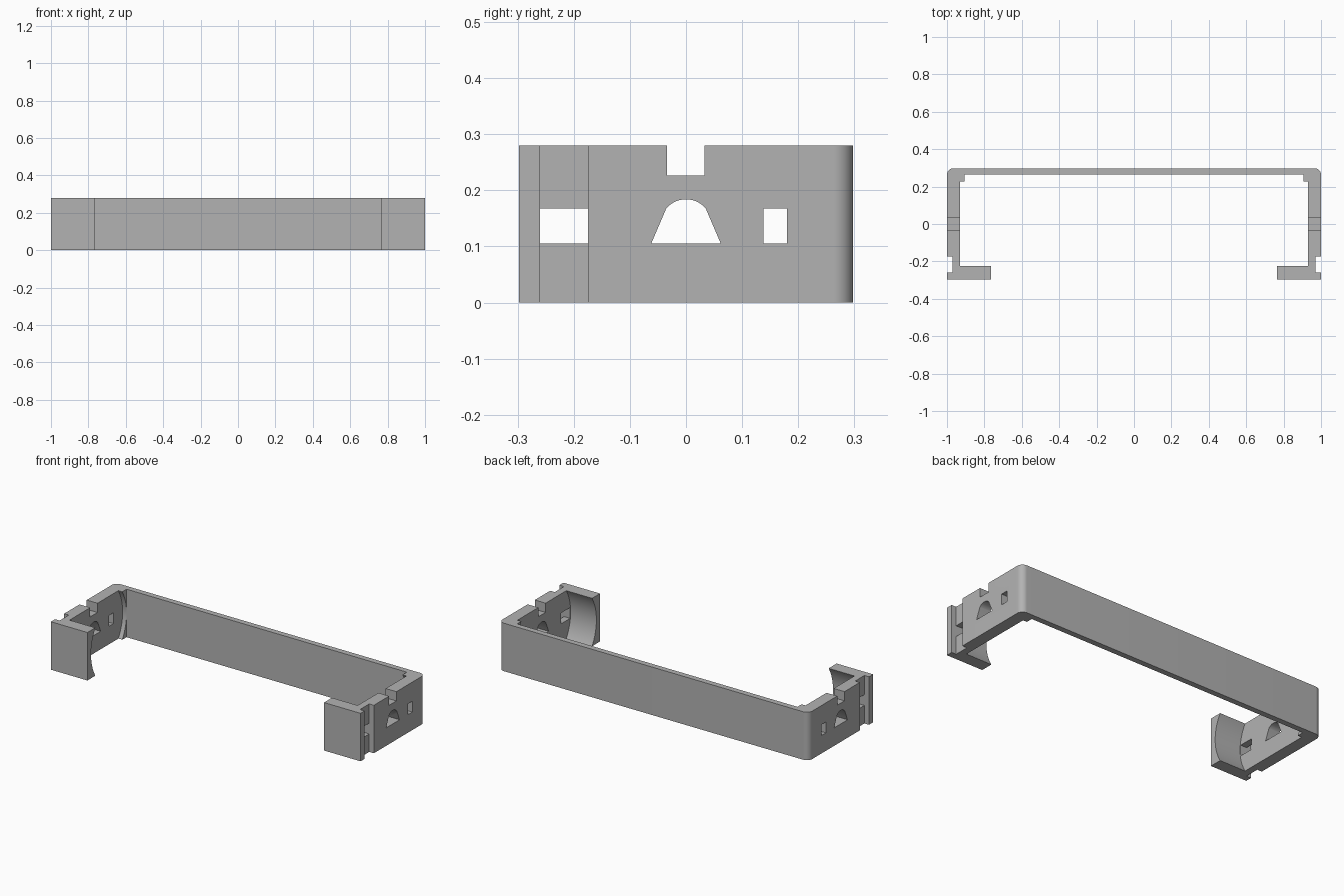
import bpy, bmesh
from math import sin, cos, pi, radians
from mathutils import Matrix

if "Cube" in bpy.data.objects:
    bpy.data.objects.remove(bpy.data.objects["Cube"], do_unlink=True)

HEIGHT, MID, BORE = 0.28, 0.14, 0.265
FRONT, BACK, WALL = -0.298, 0.298, 0.93

grey = bpy.data.materials.new("plain grey")
grey.use_nodes = True
colour = (0.45, 0.45, 0.45, 1)
grey.diffuse_color = colour
grey.node_tree.nodes["Principled BSDF"].inputs["Base Color"].default_value = colour


def add_object(name, bm):
    bmesh.ops.recalc_face_normals(bm, faces=bm.faces)
    mesh = bpy.data.meshes.new(name)
    bm.to_mesh(mesh)
    bm.free()
    mesh.materials.append(grey)
    obj = bpy.data.objects.new(name, mesh)
    bpy.context.collection.objects.link(obj)
    return obj


def prism(name, points, direction):
    """Extrude a closed outline along a direction."""
    bm = bmesh.new()
    face = bm.faces.new([bm.verts.new(p) for p in points])
    out = bmesh.ops.extrude_face_region(bm, geom=[face])
    moved = [v for v in out["geom"] if isinstance(v, bmesh.types.BMVert)]
    bmesh.ops.translate(bm, verts=moved, vec=direction)
    return add_object(name, bm)


def side_cutter(name, outline):
    """Cutter with a y-z outline that passes through both side walls."""
    return prism(name, [(-1.1, y, z) for y, z in outline], (2.2, 0, 0))


def box(a, b, c, d):
    return [(a, c), (b, c), (b, d), (a, d)]


# Frame: C-shaped plan with rounded back corners, ribs and front tabs
R = 0.035
corner = [(1 - R + R * cos(t), BACK - R + R * sin(t))
          for t in [i * pi / 24 for i in range(13)]]
half = [(0.764, -0.225), (0.764, FRONT), (1, FRONT)] + corner
inner = [(0.905, 0.265), (0.905, 0.226), (WALL, 0.226), (WALL, -0.225)]
right_inner = inner
left_inner = [(-x, y) for x, y in reversed(inner)]
left_half = [(-x, y) for x, y in reversed(half)]
plan = half + left_half + left_inner + right_inner
frame = prism("clip_frame", [(x, y, 0) for x, y in plan], (0, 0, HEIGHT))

# Cylindrical bore that hollows the tabs and ribs
bm = bmesh.new()
bmesh.ops.create_cone(bm, cap_ends=True, segments=128, radius1=BORE - 0.0004,
                      radius2=BORE - 0.0004, depth=2 * WALL + 0.001,
                      matrix=Matrix.Translation((0, 0, MID)) @ Matrix.Rotation(pi / 2, 4, "Y"))
cutters = [add_object("bore_cutter", bm)]

# Openings through the side walls
arch = [(-0.062, 0.105), (0.062, 0.105)]
arch += [(0.046 * cos(radians(a)), 0.138 + 0.046 * sin(radians(a)))
         for a in range(40, 141, 5)]
cutters += [
    side_cutter("top_notch_cutter", box(-0.034, 0.033, 0.226, 0.4)),
    side_cutter("slot_cutter", box(-0.26, -0.175, 0.105, 0.168)),
    side_cutter("window_cutter", box(0.138, 0.18, 0.105, 0.168)),
    side_cutter("arch_cutter", arch),
]

# Upright grooves on the outside of the side walls
for side, label in ((1, "left"), (-1, "right")):
    outline = box(0.97 * side, 1.1 * side, -0.26, -0.175)
    cutters.append(prism(label + "_groove_cutter",
                         [(x, y, -0.1) for x, y in outline], (0, 0, 0.5)))

# Cut everything out of the frame
bpy.context.view_layer.objects.active = frame
for cutter in cutters:
    cutter.hide_render = True
    cut = frame.modifiers.new(cutter.name, "BOOLEAN")
    cut.operation, cut.solver, cut.object = "DIFFERENCE", "EXACT", cutter
    bpy.ops.object.modifier_apply(modifier=cut.name)
    bpy.data.objects.remove(cutter, do_unlink=True)

bpy.ops.object.select_all(action="DESELECT")
frame.select_set(True)
bpy.ops.object.shade_smooth_by_angle(angle=radians(25))
